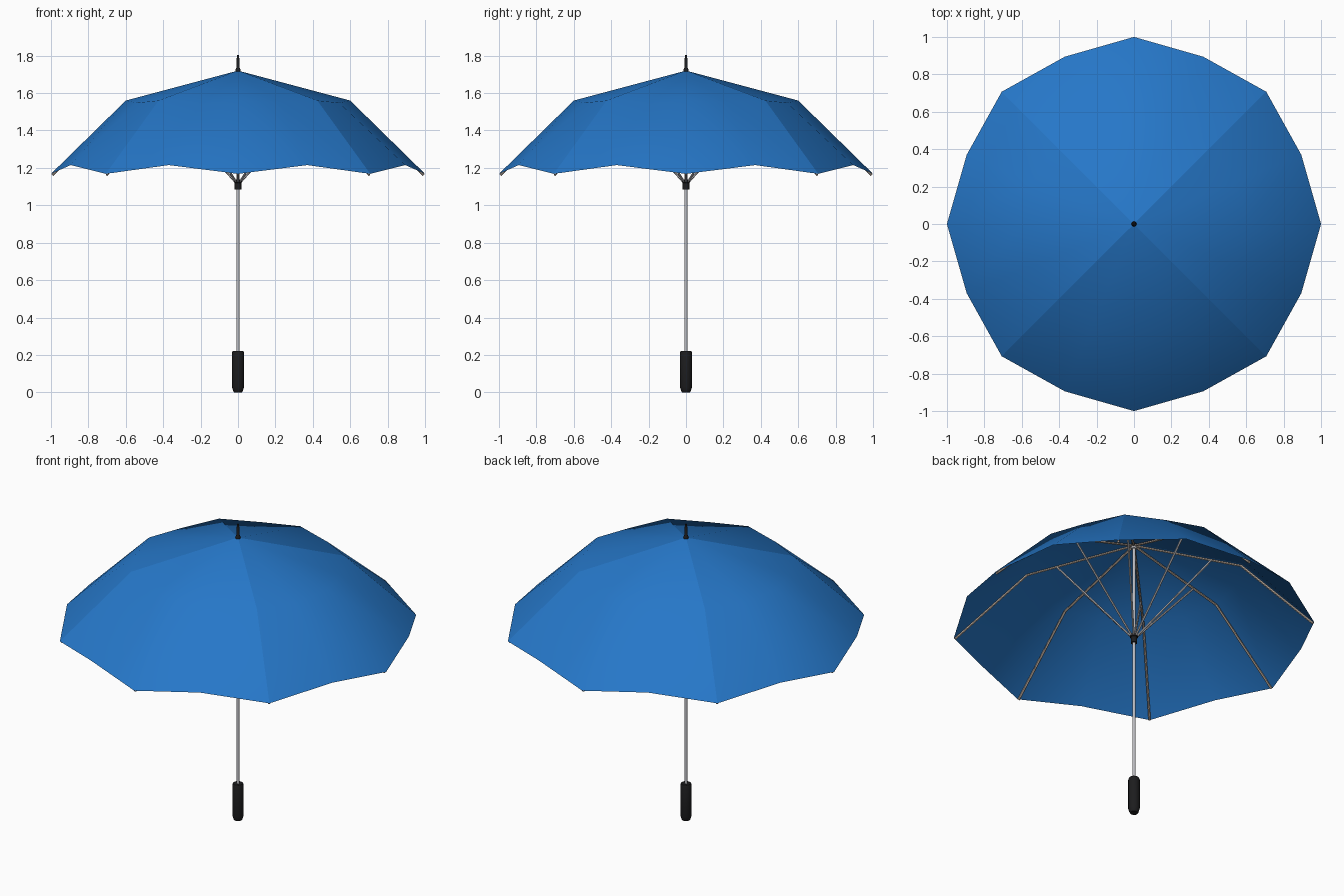
import bpy, bmesh
from math import radians, sin, cos
from mathutils import Vector, Matrix

old = bpy.data.objects.get("Cube")
if old:
    bpy.data.objects.remove(old, do_unlink=True)


def material(name, rgb, rough=0.6):
    m = bpy.data.materials.new(name)
    m.use_nodes = True
    m.diffuse_color = (*rgb, 1)
    bsdf = m.node_tree.nodes["Principled BSDF"]
    bsdf.inputs["Base Color"].default_value = (*rgb, 1)
    bsdf.inputs["Roughness"].default_value = rough
    return m


BLUE = material("canopy blue", (0.019, 0.185, 0.58))
BLACK = material("black plastic", (0.012, 0.012, 0.013))
SILVER = material("silver metal", (0.50, 0.50, 0.53))
TAN = material("warm grey metal", (0.48, 0.40, 0.34))


def finish(name, bm, mat, smooth_angle=None):
    mesh = bpy.data.meshes.new(name)
    bm.to_mesh(mesh)
    bm.free()
    mesh.materials.append(mat)
    ob = bpy.data.objects.new(name, mesh)
    bpy.context.collection.objects.link(ob)
    if smooth_angle:
        bpy.ops.object.select_all(action="DESELECT")
        bpy.context.view_layer.objects.active = ob
        ob.select_set(True)
        bpy.ops.object.shade_smooth_by_angle(angle=radians(smooth_angle))
    return ob


def polar(r, degrees, z):
    a = radians(degrees)
    return Vector((r * cos(a), r * sin(a), z))


def lathe(name, profile, mat, sides=16):
    """Closed solid of revolution from (radius, height) pairs, bottom to top."""
    bm = bmesh.new()
    rings = [[bm.verts.new(polar(r, 360 * i / sides, z)) for i in range(sides)]
             for r, z in profile]
    for low, high in zip(rings, rings[1:]):
        for i in range(sides):
            j = (i + 1) % sides
            bm.faces.new((low[i], low[j], high[j], high[i]))
    bm.faces.new(rings[0][::-1])
    bm.faces.new(rings[-1])
    return finish(name, bm, mat, 35)


def strut(bm, a, b, radius, sides=6):
    d = b - a
    place = Matrix.Translation((a + b) / 2) @ d.to_track_quat("Z", "Y").to_matrix().to_4x4()
    bmesh.ops.create_cone(bm, cap_ends=True, segments=sides, radius1=radius,
                          radius2=radius, depth=d.length, matrix=place)


# Canopy: four smooth quarters that meet in creases on the diagonals
APEX_Z = 1.72
RIB = ((0.6, 1.56), (1.0, 1.168))
SEAM = ((0.585, 1.548), (0.968, 1.215))
for n, side in enumerate(("left", "back", "right", "front")):
    bm = bmesh.new()
    apex = bm.verts.new((0, 0, APEX_Z))
    columns = []
    for k in range(5):
        outline = SEAM if k % 2 else RIB
        columns.append([bm.verts.new(polar(r, n * 90 - 45 + k * 22.5, z)) for r, z in outline])
    for (m0, e0), (m1, e1) in zip(columns, columns[1:]):
        bm.faces.new((apex, m0, m1))
        bm.faces.new((m0, e0, e1, m1))
    finish("canopy_" + side, bm, BLUE, 80)

# Ribs under the canopy and stretchers from the runner
ribs, stretchers = bmesh.new(), bmesh.new()
for k in range(8):
    a = k * 45
    knee = polar(0.594, a, 1.548)
    strut(ribs, polar(0.012, a, 1.703), knee, 0.007)
    strut(ribs, knee, polar(0.992, a, 1.162), 0.007)
    strut(stretchers, polar(0.014, a, 1.125), polar(0.43, a, 1.593), 0.006)
finish("ribs", ribs, TAN, 30)
finish("stretchers", stretchers, SILVER, 30)

# Shaft, handle, runner, top hub and tip
lathe("shaft", [(0.009, 0.2), (0.009, 1.71)], SILVER)
lathe("handle", [(0.022, 0), (0.026, 0.008), (0.032, 0.028), (0.032, 0.212), (0.028, 0.222)], BLACK)
lathe("runner", [(0.018, 1.085), (0.018, 1.12), (0.022, 1.122), (0.022, 1.138)], BLACK)
lathe("top_hub", [(0.016, 1.685), (0.016, 1.708)], SILVER)
lathe("tip", [(0.014, 1.71), (0.013, 1.728), (0.009, 1.735), (0.008, 1.78), (0.004, 1.803)], BLACK)
